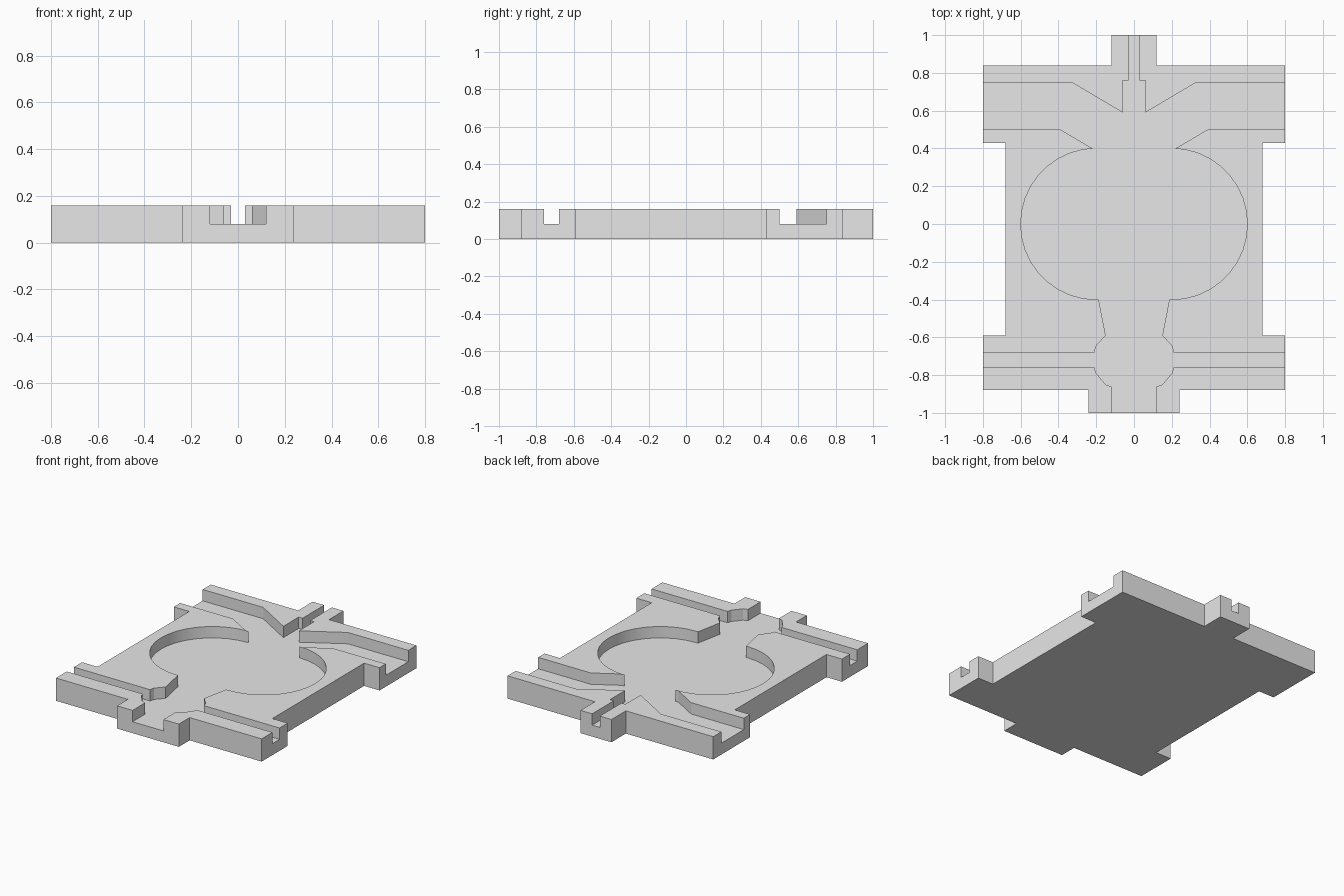
import bpy
import bmesh
from math import sin, cos, pi

cube = bpy.data.objects.get("Cube")
if cube:
    bpy.data.objects.remove(cube, do_unlink=True)

HEIGHT, FLOOR = 0.16, 0.08
OVER = 0.1  # how far the cutter runs past the plate

grey = bpy.data.materials.new("light grey")
grey.use_nodes = True
colour = (0.8, 0.8, 0.8, 1.0)
grey.diffuse_color = colour
grey.node_tree.nodes["Principled BSDF"].inputs["Base Color"].default_value = colour


def mirrored_prism(name, half, z0, z1):
    """Extrude a closed outline given by its +x half, listed front to back."""
    outline = half + [(-x, y) for x, y in reversed(half)]
    bm = bmesh.new()
    face = bm.faces.new([bm.verts.new((x, y, z0)) for x, y in outline])
    top = bmesh.ops.extrude_face_region(bm, geom=[face])["geom"]
    bmesh.ops.translate(bm, vec=(0, 0, z1 - z0),
                        verts=[v for v in top if isinstance(v, bmesh.types.BMVert)])
    bmesh.ops.recalc_face_normals(bm, faces=bm.faces)
    mesh = bpy.data.meshes.new(name)
    bm.to_mesh(mesh)
    bm.free()
    mesh.materials.append(grey)
    obj = bpy.data.objects.new(name, mesh)
    bpy.context.collection.objects.link(obj)
    return obj


# Plate with side, front and back tabs
plate = mirrored_prism("channel_plate", [
    (0.24, -1), (0.24, -0.88), (0.8, -0.88), (0.8, -0.59), (0.68, -0.59),
    (0.68, 0.43), (0.8, 0.43), (0.8, 0.84), (0.12, 0.84), (0.12, 1)], 0, HEIGHT)

# Recess: front slot and round junction, side groove, oval chamber, rear channels
side, end = 0.8 + OVER, 1 + OVER
front = [(0.12, -end), (0.12, -0.86), (0.15, -0.85), (0.2, -0.79), (0.21, -0.76),
         (side, -0.76), (side, -0.68), (0.21, -0.68), (0.2, -0.645), (0.15, -0.59),
         (0.187, -0.4)]
steps = 18
chamber = [(0.2 + 0.4 * cos(a), 0.4 * sin(a))
           for a in (pi * (i / steps - 0.5) for i in range(steps + 1))]
rear = [(0.22, 0.4), (0.39, 0.5), (side, 0.5), (side, 0.75), (0.33, 0.75),
        (0.06, 0.59), (0.06, 0.76), (0.03, 0.76), (0.03, end)]
cutter = mirrored_prism("recess_cutter", front + chamber + rear, FLOOR, HEIGHT + OVER)
cutter.hide_render = True

# Cut the recess and keep the result as plain mesh
cut = plate.modifiers.new("recess", "BOOLEAN")
cut.operation = "DIFFERENCE"
cut.solver = "EXACT"
cut.object = cutter
bpy.context.view_layer.objects.active = plate
plate.select_set(True)
bpy.ops.object.modifier_apply(modifier=cut.name)
bpy.data.objects.remove(cutter, do_unlink=True)
bpy.ops.object.shade_smooth_by_angle(angle=pi / 9)
